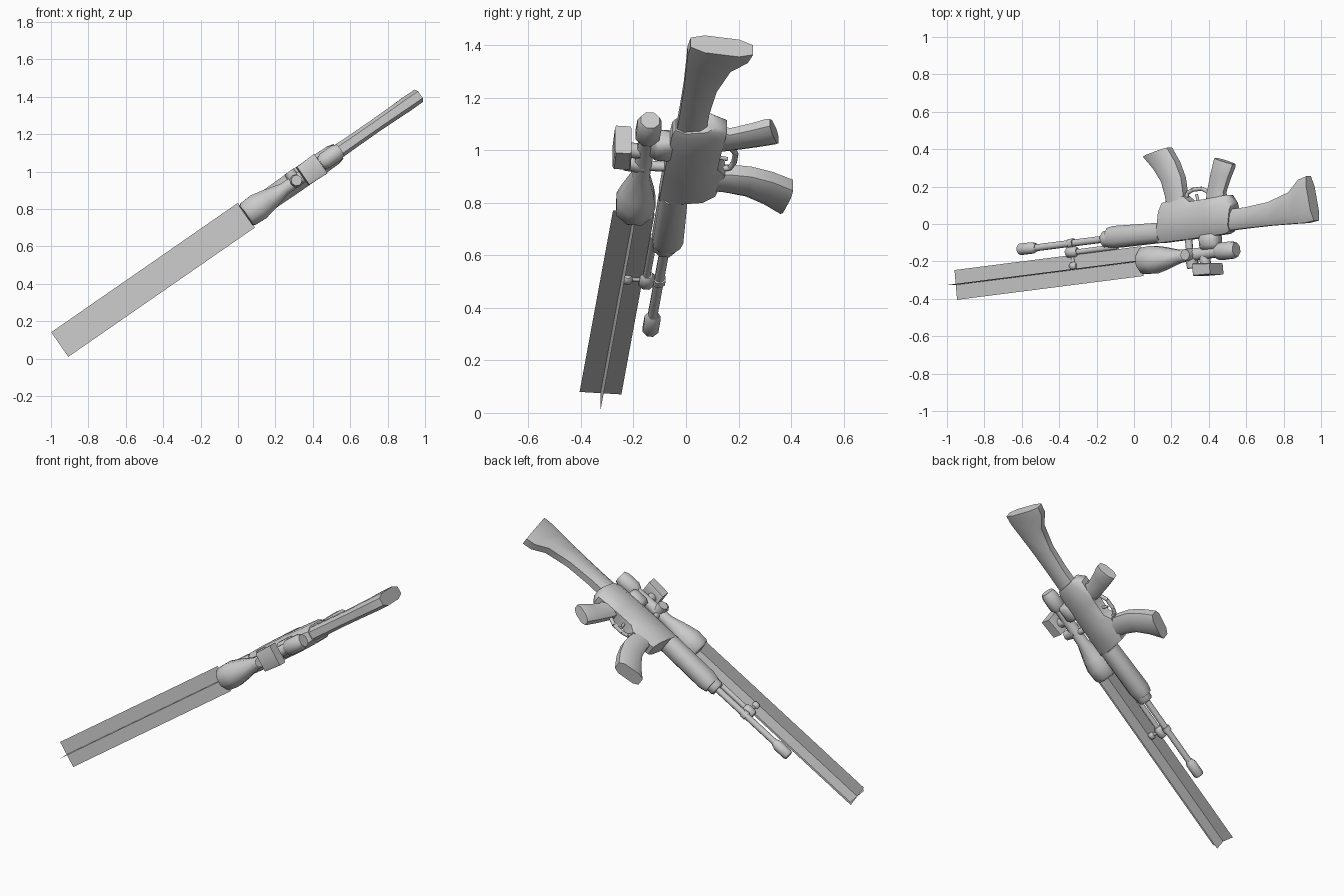
import bpy, bmesh, math
from mathutils import Matrix, Vector

# Rifle frame: t runs towards the stock, d towards the magazine, s sideways
T = Vector((0.8175, 0.1043, 0.5666)).normalized()
D = (Vector((0, 1, 0)) - T.y * T).normalized()
S = T.cross(D)
FRAME = Matrix((T, D, S)).transposed().to_4x4()
FRAME.translation = Vector((0, 0, 0.7355))


def finish(bm, name, angle=50):
    bmesh.ops.recalc_face_normals(bm, faces=bm.faces)
    mesh = bpy.data.meshes.new(name)
    bm.to_mesh(mesh)
    bm.free()
    ob = bpy.data.objects.new(name, mesh)
    bpy.context.collection.objects.link(ob)
    ob.matrix_world = FRAME
    bpy.ops.object.select_all(action='DESELECT')
    ob.select_set(True)
    bpy.context.view_layer.objects.active = ob
    bpy.ops.object.shade_smooth_by_angle(angle=math.radians(angle))
    return ob


def loft(name, sections, k=0.5):
    """Octagonal loft; each section is (t1, d1, t2, d2, half width)."""
    bm = bmesh.new()
    outline = [(-1, -k), (-1, k), (-k, 1), (k, 1), (1, k), (1, -k), (k, -1), (-k, -1)]
    rings = []
    for t1, d1, t2, d2, w in sections:
        a, b = Vector((t1, d1, 0)), Vector((t2, d2, 0))
        mid, half = (a + b) / 2, (b - a) / 2
        rings.append([bm.verts.new(mid + half * u + Vector((0, 0, w * v)))
                      for u, v in outline])
    for r, q in zip(rings, rings[1:]):
        for i in range(8):
            j = (i + 1) % 8
            bm.faces.new((r[i], r[j], q[j], q[i]))
    bm.faces.new(rings[0])
    bm.faces.new(rings[-1])
    return finish(bm, name)


def turned(name, d, profile):
    """Round part along t; profile is (t, radius)."""
    return loft(name, [(t, d - r, t, d + r, r) for t, r in profile], 0.414)


def rod(name, p, q, r1, r2=None, sides=8):
    p, q = Vector(p), Vector(q)
    bm = bmesh.new()
    m = Matrix.Translation((p + q) / 2) @ (q - p).to_track_quat('Z', 'Y').to_matrix().to_4x4()
    bmesh.ops.create_cone(bm, cap_ends=True, segments=sides, radius1=r1,
                          radius2=r2 or r1, depth=(q - p).length, matrix=m)
    return finish(bm, name)


# Barrel group
turned("barrel", -0.06, [(-0.70, 0.018), (-0.15, 0.018)])
turned("muzzle", -0.058, [(-0.757, 0.024), (-0.745, 0.03), (-0.67, 0.03), (-0.645, 0.02)])
turned("barrel_collar", -0.062, [(-0.205, 0.036), (-0.195, 0.043), (-0.15, 0.043)])
turned("gas_tube", -0.11, [(-0.39, 0.014), (-0.12, 0.014)])
turned("gas_block", -0.107, [(-0.45, 0.02), (-0.44, 0.028), (-0.395, 0.028), (-0.38, 0.018)])
turned("barrel_band", -0.06, [(-0.43, 0.024), (-0.40, 0.024)])
rod("sight_post", (-0.415, -0.06, 0), (-0.415, -0.18, 0), 0.009)
turned("sight_bead", -0.182, [(-0.435, 0.012), (-0.425, 0.02), (-0.405, 0.02), (-0.395, 0.012)])

# Handguard and receiver
loft("handguard", [(-0.165, -0.108, -0.165, -0.005, 0.045),
                   (-0.12, -0.115, -0.12, 0.002, 0.055),
                   (0.18, -0.118, 0.18, -0.012, 0.056)], 0.5)
loft("receiver", [(0.165, -0.12, 0.212, 0.09, 0.058),
                  (0.34, -0.12, 0.355, 0.112, 0.06),
                  (0.38, -0.12, 0.39, 0.08, 0.06),
                  (0.50, -0.118, 0.49, 0.082, 0.06),
                  (0.60, -0.116, 0.635, 0.09, 0.056),
                  (0.63, -0.105, 0.665, 0.045, 0.048)], 0.55)

# Stock
loft("stock", [(0.61, -0.10, 0.61, 0.012, 0.04),
               (0.74, -0.10, 0.74, 0.012, 0.038),
               (0.89, -0.102, 0.89, 0.024, 0.037),
               (1.04, -0.108, 1.03, 0.062, 0.039),
               (1.12, -0.112, 1.10, 0.122, 0.041),
               (1.182, -0.106, 1.156, 0.136, 0.04)], 0.55)

# Magazine, pistol grip and trigger guard
loft("magazine", [(0.235, 0.06, 0.345, 0.07, 0.038),
                  (0.232, 0.125, 0.350, 0.14, 0.04),
                  (0.214, 0.206, 0.345, 0.215, 0.04),
                  (0.170, 0.28, 0.317, 0.30, 0.041),
                  (0.112, 0.350, 0.272, 0.382, 0.042)], 0.6)
loft("grip", [(0.485, 0.05, 0.61, 0.05, 0.034),
              (0.497, 0.11, 0.605, 0.108, 0.032),
              (0.535, 0.215, 0.645, 0.185, 0.034),
              (0.562, 0.280, 0.676, 0.236, 0.036),
              (0.568, 0.295, 0.680, 0.250, 0.032)], 0.5)
guard = [(0.345, 0.09), (0.365, 0.13), (0.40, 0.142), (0.46, 0.142), (0.505, 0.115)]
for i, (a, b) in enumerate(zip(guard, guard[1:])):
    rod(f"trigger_guard_{i}", (*a, 0), (*b, 0), 0.011)
rod("trigger", (0.43, 0.07, 0), (0.42, 0.115, 0), 0.008)

# Scope with its knobs, eyepiece and mounts
turned("scope_tube", -0.203, [(0.03, 0.06), (0.045, 0.07), (0.11, 0.074), (0.17, 0.062),
                              (0.28, 0.034), (0.55, 0.03)])
turned("eyepiece", -0.205, [(0.52, 0.034), (0.545, 0.046), (0.62, 0.046), (0.648, 0.036)])
rod("top_knob", (0.355, -0.20, 0), (0.355, -0.275, 0), 0.038, 0.03)
rod("side_knob", (0.355, -0.203, 0), (0.355, -0.203, 0.062), 0.036, 0.03)
rod("front_mount", (0.345, -0.20, 0), (0.345, -0.10, 0), 0.02)
loft("rear_mount", [(0.43, -0.185, 0.43, -0.10, 0.03), (0.45, -0.19, 0.45, -0.09, 0.048),
                    (0.52, -0.19, 0.52, -0.09, 0.048), (0.54, -0.185, 0.54, -0.10, 0.03)])
rod("optic_stem", (0.44, -0.26, 0), (0.44, -0.19, 0), 0.03)
loft("top_optic", [(0.393, -0.322, 0.393, -0.252, 0.058),
                   (0.508, -0.325, 0.508, -0.262, 0.063)], 0.85)

# Two crossed light sheets in front of the scope
bm = bmesh.new()
for dd, ds in ((0.08, 0), (0, 0.08)):
    corners = [(t, -0.203 + q * dd, q * ds) for t, q in
               ((-1.187, -1), (0.034, -1), (0.034, 1), (-1.187, 1))]
    bm.faces.new([bm.verts.new(c) for c in corners])
finish(bm, "light_sheets")
